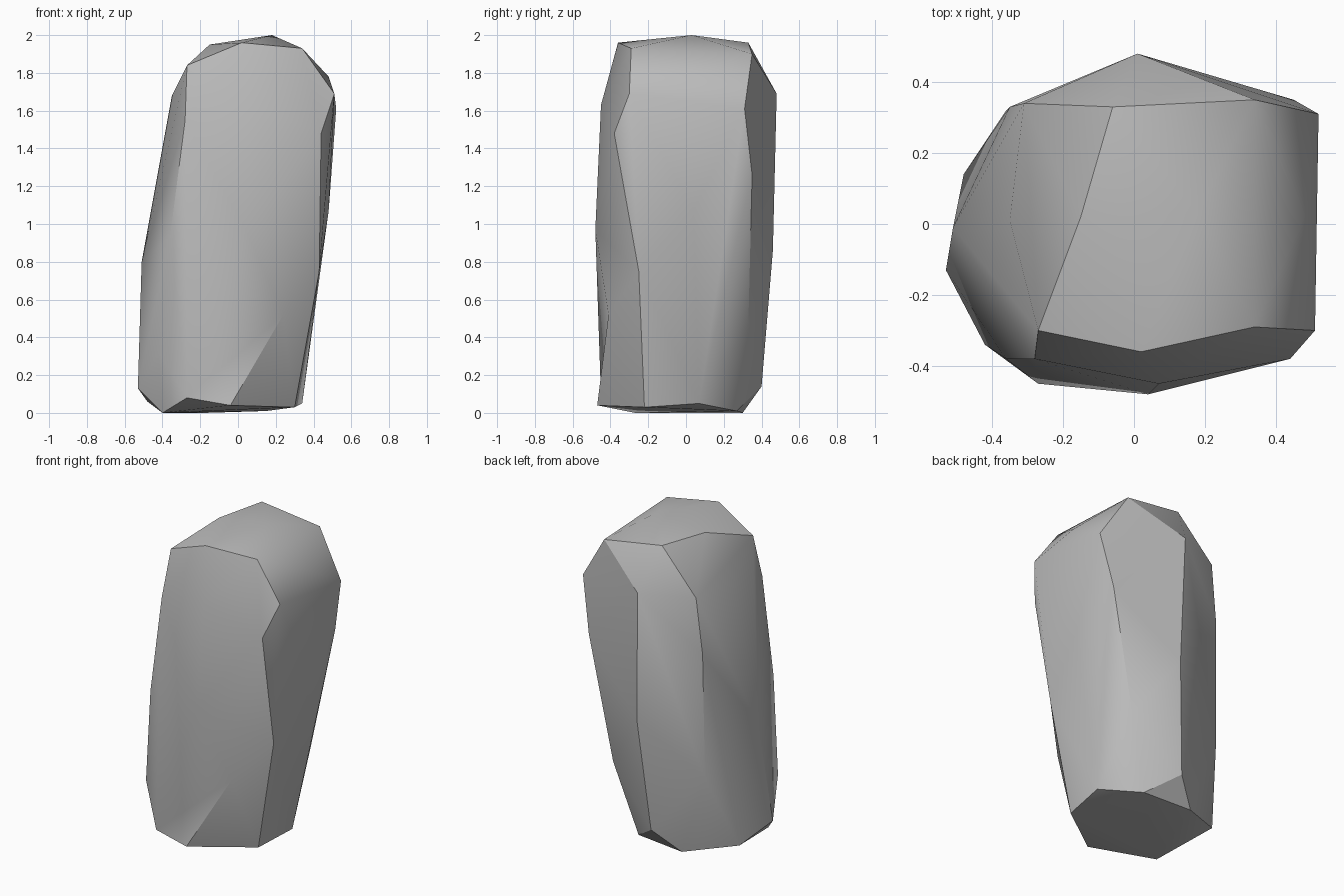
import bpy
import bmesh
import math
from mathutils import Vector

SHARP_ANGLE = math.radians(30)

# Remove the default cube only
default_cube = bpy.data.objects.get("Cube")
if default_cube:
    bpy.data.objects.remove(default_cube, do_unlink=True)


def make_material(name, colour):
    material = bpy.data.materials.new(name)
    material.use_nodes = True
    material.diffuse_color = colour
    shader = next(n for n in material.node_tree.nodes if n.type == "BSDF_PRINCIPLED")
    shader.inputs["Base Color"].default_value = colour
    return material


# Ridges of the leaning boulder: corner positions in hundredths of a unit
crown = [(18, 3, 200), (2, -36, 196), (-15, 2, 195), (-6, 33, 196)]
front_ridge = [(7, -45, 163), (4, -48, 97), (-4, -47, 4)]
front_left_ridge = [(34, -29, 193), (51, -30, 169), (44, -38, 148),
                    (43, -25, 75), (24, -41, 52), (30, -22, 3)]
left_ridge = [(48, 2, 178), (52, 31, 161), (48, 4, 107), (34, 7, 5)]
back_left_ridge = [(34, 35, 190), (45, 35, 126), (29, 33, 47), (15, 27, 1)]
back_ridge = [(1, 48, 169), (3, 46, 86), (-3, 40, 14), (-18, 30, 0)]
back_right_ridge = [(-31, 34, 169), (-35, 33, 133), (-36, 32, 53), (-48, 14, 6)]
right_ridge = [(-35, 1, 168), (-51, -1, 80), (-53, -13, 13), (-40, -27, 0)]
front_right_ridge = [(-27, -30, 184), (-28, -38, 155), (-36, -38, 93),
                     (-42, -34, 32), (-27, -45, 8)]
ridges = (crown, front_ridge, front_left_ridge, left_ridge, back_left_ridge,
          back_ridge, back_right_ridge, right_ridge, front_right_ridge)

# Bulges to turn into shallow hollows on the front, as pairs of corners
hollows = [(front_ridge[1], front_ridge[2]),
           (front_left_ridge[2], front_left_ridge[4])]


def build_boulder(name, ridges, hollows, material):
    """Stretch a faceted skin over the ridges, press in hollows, shade softly."""
    bm = bmesh.new()
    corners = {corner: bm.verts.new(Vector(corner) / 100)
               for ridge in ridges for corner in ridge}
    hull = bmesh.ops.convex_hull(bm, input=bm.verts[:], use_existing_faces=False)

    # Turn the chosen edges so that the surface dips between its ridges
    for start, end in hollows:
        edge = bm.edges.get((corners[start], corners[end]))
        if edge:
            bmesh.ops.rotate_edges(bm, edges=[edge], use_ccw=False)

    # Drop any corners that ended up beneath the skin
    spare = {item for key in ("geom_interior", "geom_unused") for item in hull[key]
             if isinstance(item, bmesh.types.BMVert)}
    bmesh.ops.delete(bm, geom=list(spare), context="VERTS")
    bmesh.ops.recalc_face_normals(bm, faces=bm.faces[:])

    mesh = bpy.data.meshes.new(name)
    bm.to_mesh(mesh)
    bm.free()
    mesh.materials.append(material)
    boulder = bpy.data.objects.new(name, mesh)
    bpy.context.collection.objects.link(boulder)

    # Soft facets with crisp edges at the steep breaks
    bpy.ops.object.select_all(action="DESELECT")
    boulder.select_set(True)
    bpy.context.view_layer.objects.active = boulder
    bpy.ops.object.shade_smooth_by_angle(angle=SHARP_ANGLE)
    return boulder


stone_grey = make_material("stone_grey", (0.5, 0.5, 0.5, 1))
build_boulder("boulder", ridges, hollows, stone_grey)
